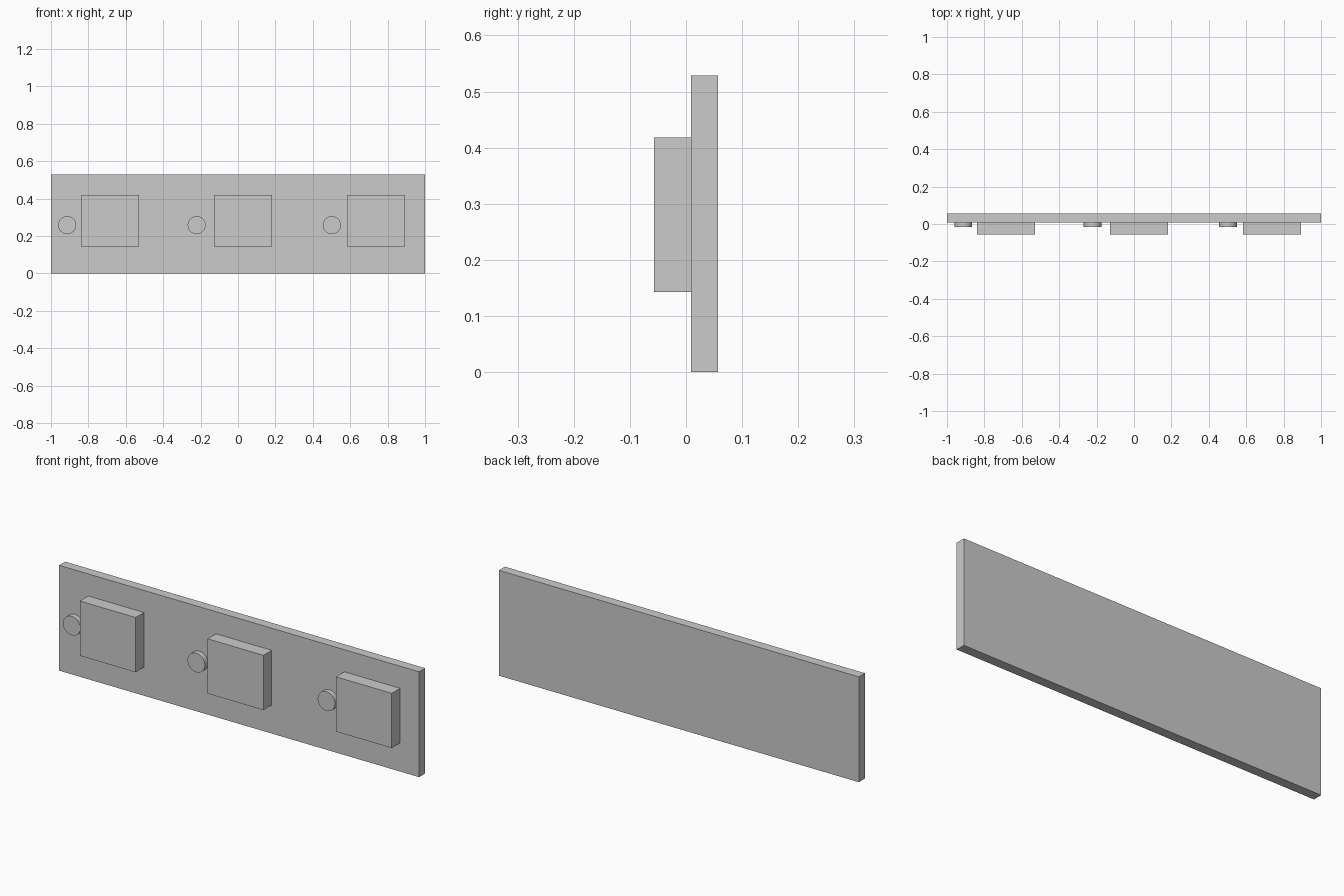
import bpy
import math

if "Cube" in bpy.data.objects:
    bpy.data.objects.remove(bpy.data.objects["Cube"])

PLATE_FRONT = 0.009


def box(name, x, y, z):
    """Box from (min, max) ranges on each axis."""
    bpy.ops.mesh.primitive_cube_add(size=1, location=[sum(r) / 2 for r in (x, y, z)])
    ob = bpy.context.object
    ob.name = name
    ob.scale = [r[1] - r[0] for r in (x, y, z)]
    bpy.ops.object.transform_apply(location=False, rotation=False, scale=True)
    return ob


def disc(name, x, z, radius, front):
    """Short round button standing out of the plate."""
    bpy.ops.mesh.primitive_cylinder_add(
        vertices=48, radius=radius, depth=PLATE_FRONT - front,
        location=(x, (PLATE_FRONT + front) / 2, z), rotation=(math.pi / 2, 0, 0))
    ob = bpy.context.object
    ob.name = name
    bpy.ops.object.shade_smooth_by_angle(angle=math.radians(30))
    return ob


# Back plate
box("back_plate", (-1, 1), (PLATE_FRONT, 0.057), (0, 0.529))

# Square blocks, each with a round button on its left
for i, (block_x, button_x) in enumerate([(-0.684, -0.913), (0.026, -0.221), (0.739, 0.502)], 1):
    box(f"square_block_{i}", (block_x - 0.155, block_x + 0.155),
        (-0.057, PLATE_FRONT), (0.143, 0.418))
    disc(f"round_button_{i}", button_x, 0.258, 0.048, -0.016)
